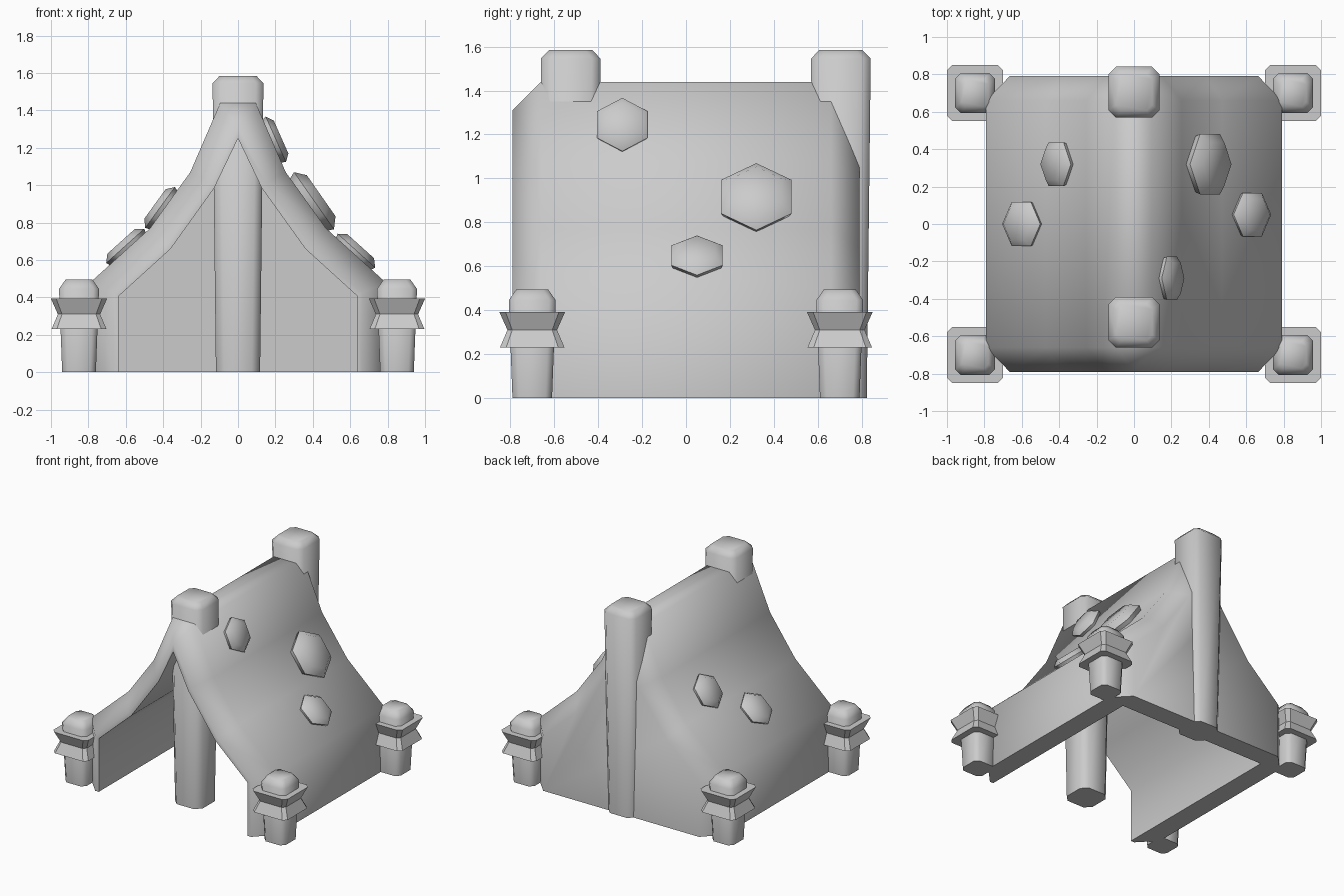
import bpy, bmesh
from math import radians, sin, cos, pi
from mathutils import Vector

if "Cube" in bpy.data.objects:
    bpy.data.objects.remove(bpy.data.objects["Cube"])


def finish(name, bm, angle=60):
    bmesh.ops.remove_doubles(bm, verts=bm.verts, dist=0.0005)
    bmesh.ops.recalc_face_normals(bm, faces=bm.faces)
    me = bpy.data.meshes.new(name)
    bm.to_mesh(me)
    bm.free()
    ob = bpy.data.objects.new(name, me)
    bpy.context.collection.objects.link(ob)
    bpy.ops.object.select_all(action='DESELECT')
    ob.select_set(True)
    bpy.context.view_layer.objects.active = ob
    bpy.ops.object.shade_smooth_by_angle(angle=radians(angle))
    return ob


def skin(bm, rings, closed=True):
    n = len(rings[0])
    for a, b in zip(rings, rings[1:]):
        for i in range(n if closed else n - 1):
            j = (i + 1) % n
            bm.faces.new((a[i], a[j], b[j], b[i]))


def square_post(name, x, y, levels, angle=60):
    """Stack of corner-cut squares; levels are (z, half width, corner cut)."""
    bm = bmesh.new()
    rings = []
    for z, h, c in levels:
        k = h - c
        pts = [(h, -k), (h, k), (k, h), (-k, h), (-h, k), (-h, -k), (-k, -h), (k, -h)]
        rings.append([bm.verts.new((x + px, y + py, z)) for px, py in pts])
    skin(bm, rings)
    bm.faces.new(rings[0])
    bm.faces.new(rings[-1])
    return finish(name, bm, angle)


# tent cloth: thick shell with rounded ends, open front, closed back
outer = [(.79, 0), (.79, .48), (.47, .77), (.255, 1.07), (.095, 1.44)]
inset = [(.665, 0), (.665, .425), (.385, .68), (.15, 1.01), (.0, 1.31)]
inner = [(.635, 0), (.635, .41), (.36, .66), (.127, .985), (.0, 1.25)]
bm = bmesh.new()
loops = []
for prof, y in ((inner, .635), (inner, -.79), (inset, -.79),
                (outer, -.66), (outer, .66), (inset, .79)):
    pts = [(-x, z) for x, z in prof] + [(x, z) for x, z in reversed(prof)]
    loops.append([bm.verts.new((x, y, z)) for x, z in pts])
skin(bm, loops, closed=False)
bm.faces.new(loops[0])
bm.faces.new(loops[-1])
bm.faces.new([l[0] for l in loops] + [l[-1] for l in reversed(loops)])
finish("tent_cloth", bm)

# ridge poles
for name, y in (("front_pole", -.525), ("back_pole", .705)):
    square_post(name, 0, y, [(0, .118, .045), (1.545, .136, .04), (1.585, .098, .03)])

# corner stakes with flared rope bindings
for sx in (-1, 1):
    for sy in (-1, 1):
        x, y = sx * .85, sy * .70
        square_post("corner_stake", x, y,
                    [(0, .09, .03), (.445, .107, .03), (.495, .072, .025)])
        square_post("rope_binding", x, y,
                    [(.23, .147, .028), (.31, .113, .022), (.393, .15, .028)], 40)


# hexagonal patches lying on the sloping cloth
def patch(x, y, z, slope, r, h, side):
    bm = bmesh.new()
    up = Vector((-side * cos(radians(slope)), 0, sin(radians(slope))))
    out = Vector((side * sin(radians(slope)), 0, cos(radians(slope))))
    across = Vector((0, 1, 0))
    base = Vector((side * x, y, z))
    rings = []
    for f, d in ((.85, -.03), (1, h * .45), (.72, h)):
        rings.append([bm.verts.new(base + out * d + f * r *
                      (up * cos(i * pi / 3) + across * sin(i * pi / 3))) for i in range(6)])
    skin(bm, rings)
    bm.faces.new(rings[0])
    bm.faces.new(rings[-1])
    finish("cloth_patch", bm)


for args in ((.18, -.29, 1.235, 66, .133, .055, 1), (.375, .32, .895, 55, .186, .085, 1),
             (.615, .05, .63, 42, .135, .06, 1), (.395, .32, .865, 54, .135, .06, -1),
             (.585, 0, .655, 42, .137, .06, -1)):
    patch(*args)
